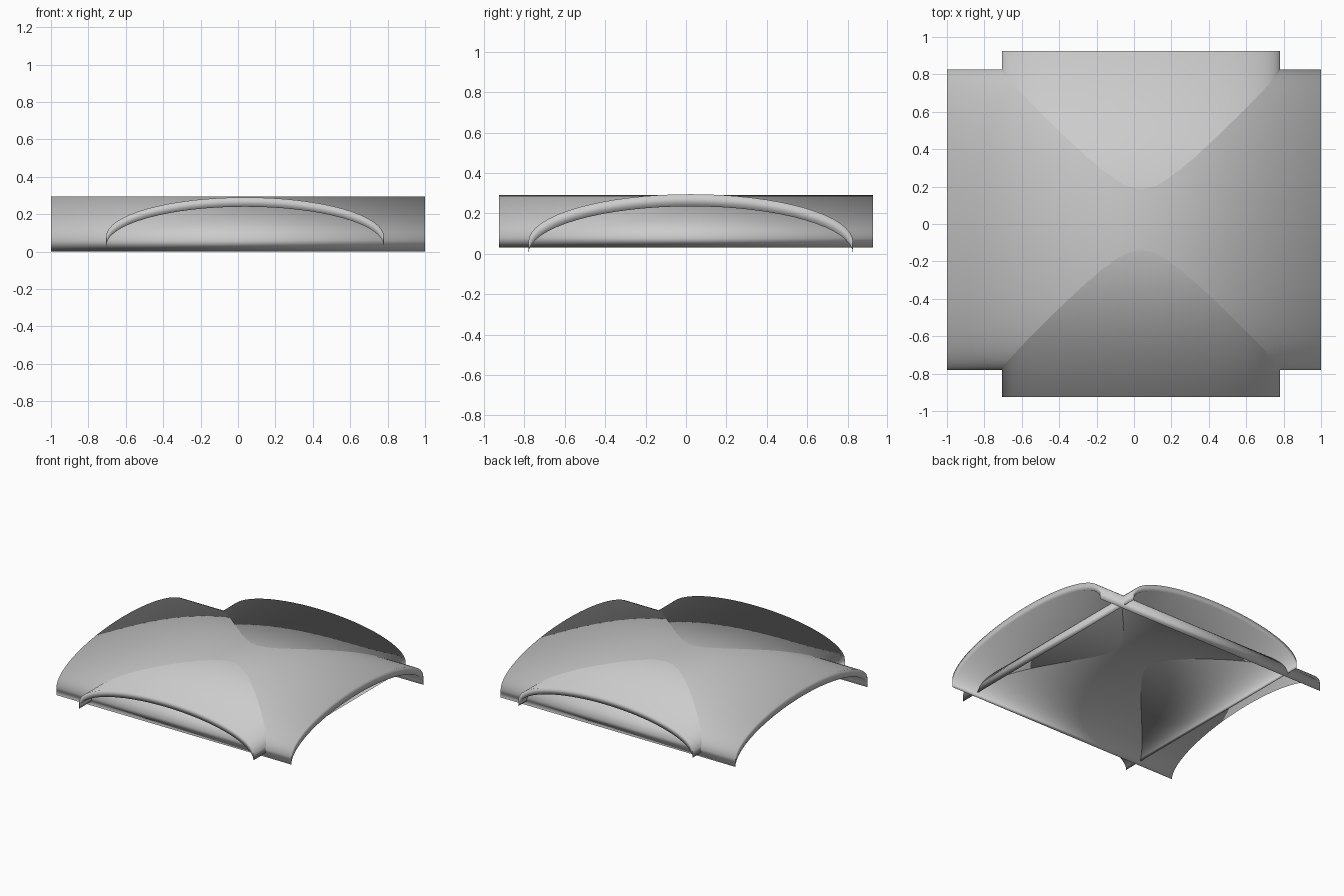
import bpy, bmesh, math

if "Cube" in bpy.data.objects:
    bpy.data.objects.remove(bpy.data.objects["Cube"])

SEGMENTS = 32


def vault(name, along_x, half_length, low, high, base, rise, thick):
    """Thick elliptical barrel shell; the underside is the top arc dropped by 'thick'."""
    centre, radius = (low + high) / 2, (high - low) / 2
    arc = []
    for i in range(SEGMENTS + 1):
        a = math.pi * i / SEGMENTS
        arc.append((centre - radius * math.cos(a), base + rise * math.sin(a)))
    profile = arc + [(w, z - thick) for w, z in reversed(arc)]
    bm = bmesh.new()
    rings = []
    for end in (-half_length, half_length):
        rings.append([bm.verts.new((end, w, z) if along_x else (w, end, z))
                      for w, z in profile])
    n = len(profile)
    # Outer, inner and side skins
    for i in range(n):
        j = (i + 1) % n
        bm.faces.new((rings[0][i], rings[0][j], rings[1][j], rings[1][i]))
    # End bands between the two arcs
    for ring in rings:
        for i in range(SEGMENTS):
            bm.faces.new((ring[i], ring[i + 1], ring[n - 2 - i], ring[n - 1 - i]))
    bmesh.ops.recalc_face_normals(bm, faces=bm.faces)
    for f in bm.faces:
        f.smooth = True
    mesh = bpy.data.meshes.new(name)
    bm.to_mesh(mesh)
    bm.free()
    obj = bpy.data.objects.new(name, mesh)
    bpy.context.collection.objects.link(obj)
    return obj


# Long vault running left to right
vault("long_vault", True, 1.0, -0.78, 0.827, 0.06, 0.235, 0.06)
# Cross vault running front to back
vault("cross_vault", False, 0.925, -0.705, 0.78, 0.08, 0.21, 0.05)
